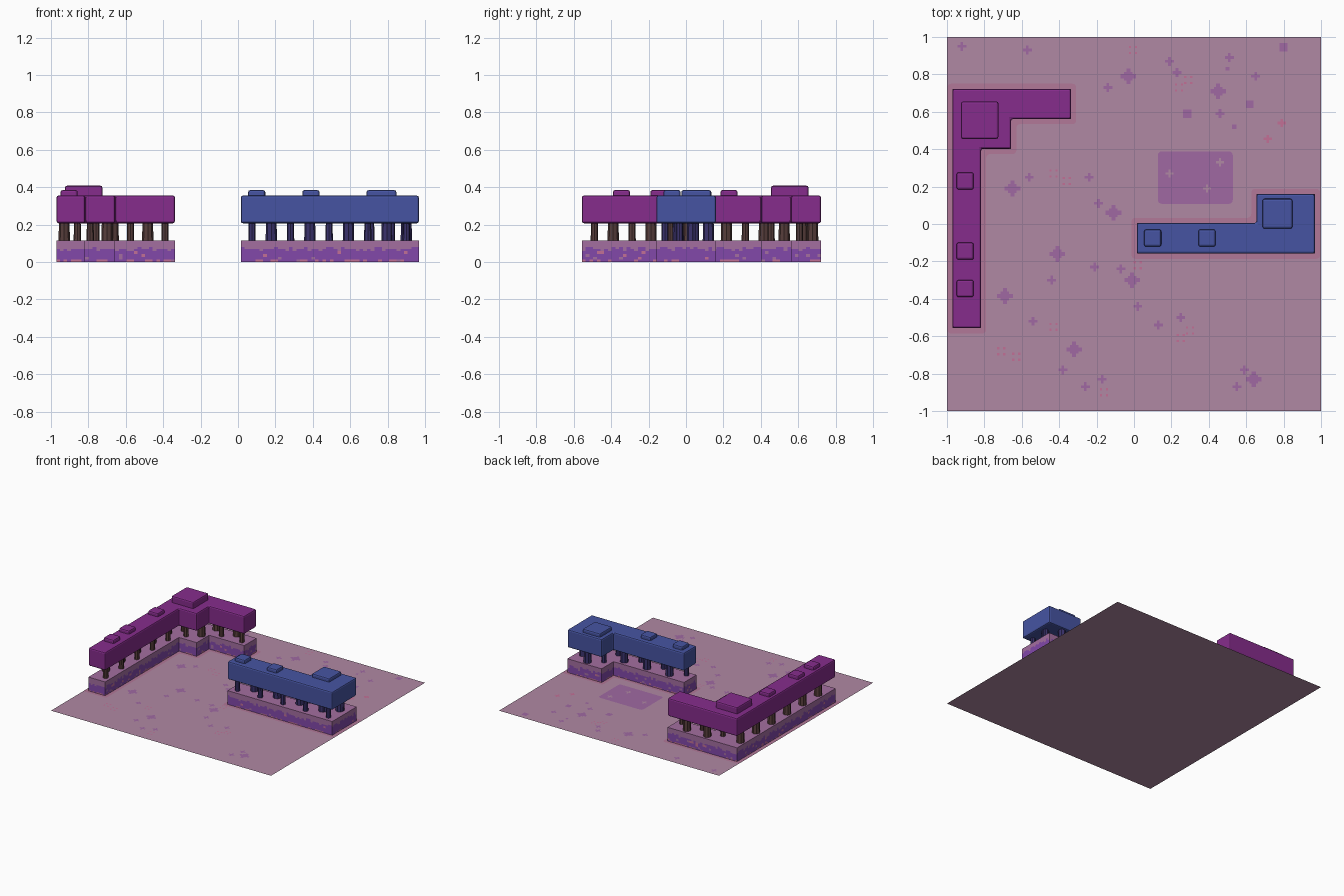
import bpy, bmesh, math, random
from mathutils import Vector, Matrix

if "Cube" in bpy.data.objects:
    bpy.data.objects.remove(bpy.data.objects["Cube"])

random.seed(4)


def material(name, r, g, b):
    lin = [((c / 255 + 0.055) / 1.055) ** 2.4 for c in (r, g, b)]
    m = bpy.data.materials.new(name)
    m.diffuse_color = (*lin, 1)
    m.use_nodes = True
    m.node_tree.nodes["Principled BSDF"].inputs["Base Color"].default_value = m.diffuse_color
    return m


GROUND = material("dusty mauve ground", 176, 136, 164)
PATCH = material("ground purple", 160, 105, 162)
SKIRT = material("rosy skirt", 178, 120, 152)
LEDGE = material("ledge mauve", 164, 110, 160)
CLIFF = material("cliff purple", 130, 72, 170)
PINK = material("speck pink", 194, 112, 150)
PURPLE = material("purple foliage", 134, 44, 140)
BLUE = material("blue foliage", 70, 84, 162)
BROWN = material("brown trunk", 88, 62, 60)
NAVY = material("navy trunk", 58, 50, 108)


def finish(name, bm, *mats):
    mesh = bpy.data.meshes.new(name)
    bm.to_mesh(mesh)
    bm.free()
    for m in mats:
        mesh.materials.append(m)
    ob = bpy.data.objects.new(name, mesh)
    bpy.context.collection.objects.link(ob)
    return ob


def flat(bm, pts, z, radius=0.0):
    """One upward face, optionally with rounded corners."""
    verts = [bm.verts.new((x, y, z)) for x, y in pts]
    bm.faces.new(verts)
    if radius:
        bmesh.ops.bevel(bm, geom=verts, offset=radius, segments=4,
                        affect='VERTICES', profile=0.5)


def rect(x, y, hx, hy):
    return [(x - hx, y - hy), (x + hx, y - hy), (x + hx, y + hy), (x - hx, y + hy)]


def offset(pts, d):
    """Grow a right-angled counter-clockwise outline outward by d."""
    out = []
    for i, p in enumerate(pts):
        p, a, b = Vector(p), Vector(pts[i - 1]), Vector(pts[(i + 1) % len(pts)])
        e, f = (p - a).normalized(), (b - p).normalized()
        out.append(p + d * Vector((e.y + f.y, -e.x - f.x)))
    return out


def block(name, pts, z0, z1, mat, bevel):
    """Extruded outline with softly rounded edges."""
    bm = bmesh.new()
    face = bm.faces.new([bm.verts.new((x, y, z0)) for x, y in pts])
    top = bmesh.ops.extrude_face_region(bm, geom=[face], use_keep_orig=True)
    bmesh.ops.translate(bm, vec=(0, 0, z1 - z0),
                        verts=[v for v in top['geom'] if isinstance(v, bmesh.types.BMVert)])
    bmesh.ops.recalc_face_normals(bm, faces=bm.faces)
    ob = finish(name, bm, mat)
    mod = ob.modifiers.new("soft edges", 'BEVEL')
    mod.width, mod.segments = bevel, 2


def base(name, pts):
    """Raised bed: mauve top, speckled purple cliff sides with a ragged border."""
    bm = bmesh.new()
    flat(bm, pts, 0.115)
    rows = [0, 0.012, 0.026, 0.042, 0.058, 0.07, 0.08, 0.115]
    for i, p in enumerate(pts):
        a, b = Vector(p), Vector(pts[(i + 1) % len(pts)])
        n = round((b - a).length / 0.02)
        for k in range(n):
            p0, p1 = a.lerp(b, k / n), a.lerp(b, (k + 1) / n)
            ragged = random.choice((4, 5, 5, 6))
            for r in range(7):
                f = bm.faces.new([bm.verts.new((*q, z)) for q, z in
                                  ((p0, rows[r]), (p1, rows[r]), (p1, rows[r + 1]), (p0, rows[r + 1]))])
                f.material_index = 1 if r < ragged else 0
                if r == 0 and random.random() < 0.4:
                    f.material_index = 2
                elif r < 4 and random.random() < 0.08:
                    f.material_index = random.choice((0, 2))
    bmesh.ops.remove_doubles(bm, verts=bm.verts, dist=1e-5)
    finish(name, bm, LEDGE, CLIFF, PINK)


def trunks(name, lines, mat):
    """Thick and thin stems in a staggered row along each line."""
    bm = bmesh.new()
    for x0, y0, x1, y1 in lines:
        a, b = Vector((x0, y0)), Vector((x1, y1))
        side = (b - a).normalized().orthogonal() * 0.035
        n = round((b - a).length / 0.1)
        for k in range(n + 1):
            p = a.lerp(b, k / n) + side * (1 if k % 2 else -1)
            r = 0.028 if k % 2 else 0.018
            bmesh.ops.create_cone(bm, cap_ends=True, segments=8, radius1=r * 1.1, radius2=r,
                                  depth=0.11, matrix=Matrix.Translation((p.x, p.y, 0.163)))
    finish(name, bm, mat)


def grove(name, pts, leaf, bark, caps, lines):
    bm = bmesh.new()
    flat(bm, offset(pts, 0.028), 0.002, 0.02)
    finish(name + "_skirt", bm, SKIRT)
    base(name + "_base", pts)
    trunks(name + "_trunks", lines, bark)
    block(name + "_canopy", pts, 0.207, 0.355, leaf, 0.011)
    for i, (x, y, h, top) in enumerate(caps):
        block(f"{name}_canopy_cap_{i}", rect(x, y, h, h), 0.34, top, leaf, 0.011)


# ground sheet
bm = bmesh.new()
flat(bm, rect(0, 0, 1, 1), 0)
finish("ground", bm, GROUND)

# two groves of trees
grove("purple_grove",
      [(-0.97, -0.557), (-0.818, -0.557), (-0.818, 0.402), (-0.657, 0.402),
       (-0.657, 0.562), (-0.337, 0.562), (-0.337, 0.722), (-0.97, 0.722)], PURPLE, BROWN,
      [(-0.825, 0.555, 0.1, 0.408), (-0.903, 0.23, 0.046, 0.384),
       (-0.903, -0.145, 0.046, 0.384), (-0.903, -0.345, 0.046, 0.384)],
      [(-0.894, -0.49, -0.894, 0.62), (-0.76, 0.642, -0.39, 0.642), (-0.79, 0.49, -0.7, 0.49)])
grove("blue_grove",
      [(0.015, -0.158), (0.967, -0.158), (0.967, 0.16), (0.655, 0.16),
       (0.655, 0.005), (0.015, 0.005)], BLUE, NAVY,
      [(0.1, -0.075, 0.046, 0.384), (0.39, -0.075, 0.046, 0.384), (0.767, 0.055, 0.08, 0.384)],
      [(0.075, -0.077, 0.9, -0.077), (0.71, 0.085, 0.91, 0.085), (0.82, 0.0, 0.9, 0.0)])

# faint ground tiles
bm = bmesh.new()
for x, y, h in [(0.12, -0.86, 0.09), (-0.55, -0.85, 0.06), (0.75, -0.55, 0.1), (0.85, 0.45, 0.09),
                (0.1, 0.6, 0.1), (-0.3, 0.05, 0.06), (0.35, -0.35, 0.06), (-0.1, -0.6, 0.08)]:
    flat(bm, rect(x, y, h, h), 0.001, 0.02)
finish("ground_tiles", bm, GROUND)

# purple clearing
bm = bmesh.new()
flat(bm, rect(0.328, 0.248, 0.2, 0.14), 0.003, 0.02)
finish("purple_clearing", bm, PATCH)


def plus(bm, x, y, r, w):
    flat(bm, [(x + s * a, y + t * b) for s, t, a, b in
              ((-1, -1, r, w), (-1, -1, w, w), (-1, -1, w, r), (1, -1, w, r), (1, -1, w, w), (1, -1, r, w),
               (1, 1, r, w), (1, 1, w, w), (1, 1, w, r), (-1, 1, w, r), (-1, 1, w, w), (-1, 1, r, w))], 0.003)


# flower marks: large blossoms, small crosses and squares
bm = bmesh.new()
for x, y in [(-.03, .79), (.45, .71), (-.65, .19), (-.11, .06), (-.41, -.16),
             (-.69, -.385), (-.01, -.3), (-.32, -.67), (.64, -.83)]:
    plus(bm, x, y, 0.042, 0.011)
    flat(bm, rect(x, y, 0.023, 0.023), 0.0035)
for x, y in [(-.92, .95), (-.57, .93), (-.14, .73), (.19, .87), (.23, .81), (.51, .89), (.65, .79),
             (-.56, .25), (-.24, .25), (-.19, .11), (-.21, -.23), (-.44, -.3), (-.54, -.52),
             (-.07, -.24), (.02, -.44), (.13, -.54), (.25, -.5), (-.38, -.78), (-.17, -.83),
             (-.26, -.87), (.59, -.78), (.55, -.87), (.46, .59)]:
    plus(bm, x, y, 0.024, 0.007)
for x, y, h in [(.80, .945, .022), (.285, .59, .022), (.62, .64, .02), (.535, .52, .012), (.5, .83, .01)]:
    flat(bm, rect(x, y, h, h), 0.003)
finish("flower_marks", bm, PATCH)

# clusters of pink dots
bm = bmesh.new()
for x, y in [(-.005, .93), (.24, .73), (.29, .77), (-.43, .27), (-.36, .23), (.02, -.22), (-.43, -.55),
             (-.71, -.68), (-.63, -.71), (.25, -.61), (.3, -.57), (-.16, -.9)]:
    for dx in (-1, 1):
        for dy in (-1, 1):
            flat(bm, rect(x + dx * 0.016, y + dy * 0.016, 0.006, 0.006), 0.003)
for x, y in [(.715, .455), (.79, .54)]:
    plus(bm, x, y, 0.022, 0.007)
finish("pink_dots", bm, PINK)

# pale sprigs on the clearing
bm = bmesh.new()
for x, y in [(.19, .27), (.46, .33), (.39, .19)]:
    plus(bm, x, y, 0.022, 0.006)
bmesh.ops.translate(bm, vec=(0, 0, 0.002), verts=bm.verts)
finish("pale_sprigs", bm, GROUND)
